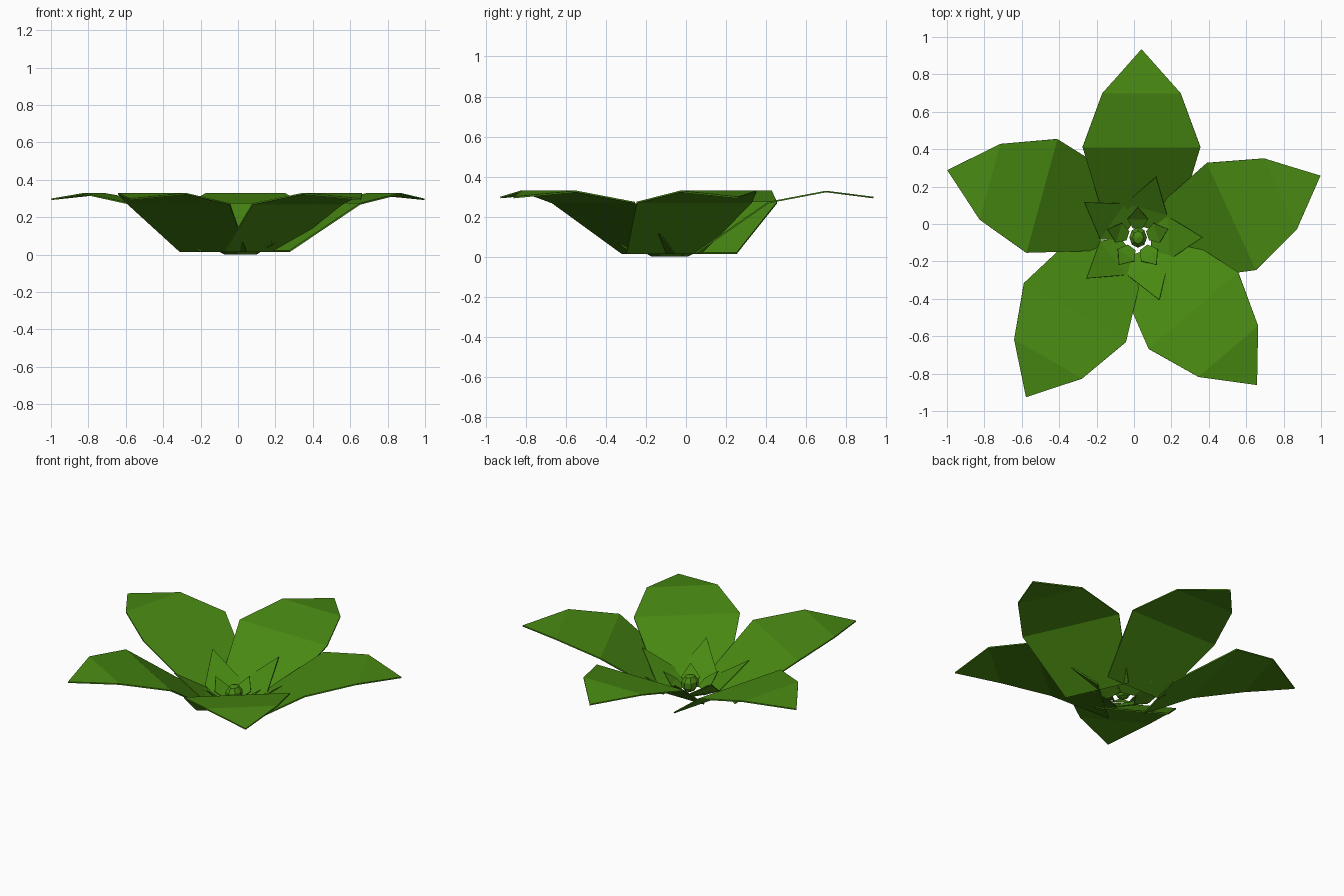
import bpy, bmesh, math
from mathutils import Vector

cube = bpy.data.objects.get("Cube")
if cube:
    bpy.data.objects.remove(cube, do_unlink=True)

GREEN = (0.065, 0.25, 0.006, 1)
mat = bpy.data.materials.new("leaf_green")
mat.use_nodes = True
mat.diffuse_color = GREEN
bsdf = mat.node_tree.nodes["Principled BSDF"]
bsdf.inputs["Base Color"].default_value = GREEN
bsdf.inputs["Roughness"].default_value = 0.9


def leaf(name, origin, angle, rows, tip, thickness):
    """Strip of (distance, half width, height) rows closed by a pointed tip."""
    a = math.radians(angle)
    along = Vector((math.cos(a), math.sin(a), 0))
    side = Vector((-along.y, along.x, 0))
    start = Vector((origin[0], origin[1], 0))

    def point(r, w, z):
        return start + along * r + side * w + Vector((0, 0, z))

    bm = bmesh.new()
    pairs = [[bm.verts.new(point(r, s * w, z)) for s in (-1, 1)] for r, w, z in rows]
    for p, q in zip(pairs, pairs[1:]):
        bm.faces.new((p[0], q[0], q[1], p[1]))
    end = bm.verts.new(point(tip[0], 0, tip[1]))
    bm.faces.new((pairs[-1][0], end, pairs[-1][1]))
    mesh = bpy.data.meshes.new(name)
    bm.to_mesh(mesh)
    bm.free()
    mesh.materials.append(mat)
    obj = bpy.data.objects.new(name, mesh)
    bpy.context.collection.objects.link(obj)
    solid = obj.modifiers.new("thickness", "SOLIDIFY")
    solid.thickness = thickness
    solid.offset = -1


# Large outer leaves: each bends outward at its widest line
OUTER = [(-0.364, 0.205, 0.022), (0, 0.315, 0.275), (0.288, 0.21, 0.33)]
PLACES = [("rear", 0.04, 0.41, 90), ("left", 0.52, 0.04, 24.6),
          ("front_left", 0.317, -0.462, -49.5), ("front_right", -0.315, -0.472, 240),
          ("right", -0.492, 0.15, 164.8)]
for name, x, y, angle in PLACES:
    leaf("outer_leaf_" + name, (x, y), angle, OUTER, (0.525, 0.3), 0.008)

# Two inner rings of upright leaves
CENTRE = (0.02, -0.08)
MIDDLE = [(0.07, 0.06, 0.006), (0.165, 0.115, 0.06)]
SMALL = [(0.055, 0.025, 0.02), (0.105, 0.055, 0.05)]
for i in range(5):
    leaf(f"middle_leaf_{i + 1}", CENTRE, 1.5 + 72 * i, MIDDLE, (0.345, 0.2), 0.005)
    leaf(f"small_leaf_{i + 1}", CENTRE, 18 + 72 * i, SMALL, (0.17, 0.11), 0.004)

# Faceted bud in the middle
bpy.ops.mesh.primitive_uv_sphere_add(segments=8, ring_count=5, radius=0.055,
                                     location=(0.022, -0.072, 0.06))
bud = bpy.context.object
bud.name = "centre_bud"
bud.scale = (0.9, 1.05, 1)
bud.data.materials.append(mat)
